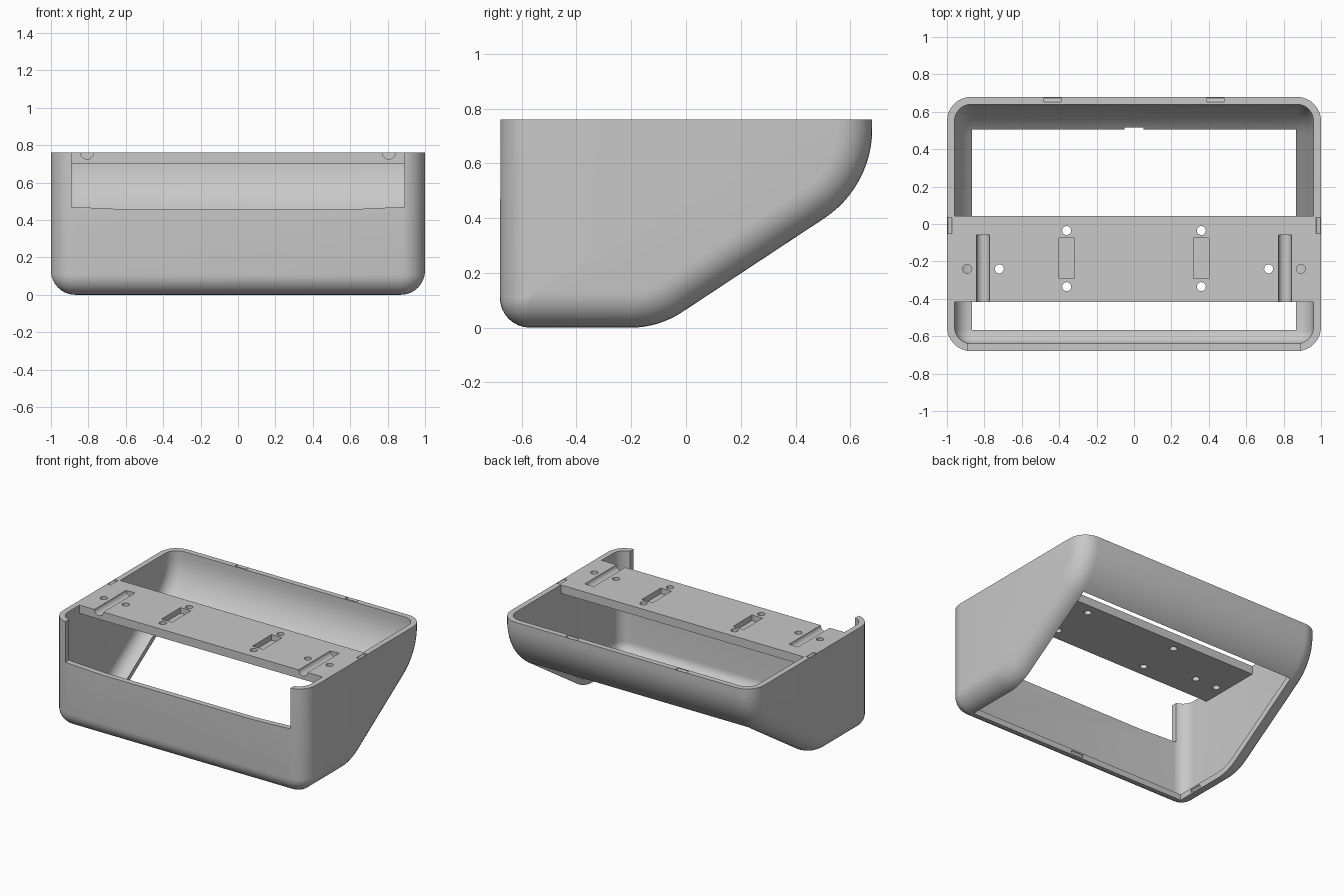
import bpy, bmesh
from math import sin, cos, tan, pi, sqrt, radians
from mathutils import Vector, Matrix

if "Cube" in bpy.data.objects:
    bpy.data.objects.remove(bpy.data.objects["Cube"])

TOP, DEPTH, EDGE, WALL = 0.76, 0.68, 0.13, 0.04
SLOPE, SLOPE_START = 0.66, -0.1

grey = bpy.data.materials.new("light_grey")
grey.use_nodes = True
grey.diffuse_color = (0.58, 0.58, 0.58, 1)
grey.node_tree.nodes["Principled BSDF"].inputs["Base Color"].default_value = grey.diffuse_color


def make_object(name, bm):
    mesh = bpy.data.meshes.new(name)
    bm.to_mesh(mesh)
    bm.free()
    mesh.materials.append(grey)
    obj = bpy.data.objects.new(name, mesh)
    bpy.context.collection.objects.link(obj)
    return obj


def fillet(before, corner, after, radius, steps):
    u, v = (before - corner).normalized(), (after - corner).normalized()
    half = u.angle(v) / 2
    centre = corner + (u + v).normalized() * radius / sin(half)
    a = corner + u * radius / tan(half) - centre
    b = corner + v * radius / tan(half) - centre
    phi = a.angle(b)
    return [centre + (a * sin((1 - k / steps) * phi) + b * sin(k / steps * phi)) / sin(phi)
            for k in range(steps + 1)]


def side_profile(inset):
    """Side outline (y, z) from the front top, under the body, to the back top."""
    s = sqrt(1 + SLOPE ** 2)
    y = DEPTH - inset
    a, b = Vector((-y, TOP)), Vector((-y, inset))
    c = Vector((SLOPE_START + inset * (1 - s) / SLOPE, inset))
    d = Vector((y, SLOPE * (y - SLOPE_START) + inset * s))
    e = Vector((y, TOP))
    return ([a] + fillet(a, b, c, max(0.11 - inset, 0.01), 8)
            + fillet(b, c, d, 0.34 - inset, 8)
            + fillet(c, d, e, 0.39 - inset, 12) + [e])


def add_box(bm, centre, size):
    bmesh.ops.create_cube(bm, size=1, matrix=Matrix.Translation(centre) @ Matrix.Diagonal((*size, 1)))


def add_cylinder(bm, centre, radius, length, axis="Z"):
    turn = {"X": Matrix.Rotation(pi / 2, 4, "Y"), "Y": Matrix.Rotation(pi / 2, 4, "X"),
            "Z": Matrix.Identity(4)}[axis]
    bmesh.ops.create_cone(bm, cap_ends=True, segments=24, radius1=radius, radius2=radius,
                          depth=length, matrix=Matrix.Translation(centre) @ turn)


def apply_modifiers(obj):
    bpy.context.view_layer.update()
    graph = bpy.context.evaluated_depsgraph_get()
    mesh = bpy.data.meshes.new_from_object(obj.evaluated_get(graph))
    obj.modifiers.clear()
    obj.data = mesh


def cut(obj, bm):
    cutter = make_object("cutter", bm)
    cutter.hide_render = True
    mod = obj.modifiers.new("cut", "BOOLEAN")
    mod.operation, mod.solver, mod.object = "DIFFERENCE", "EXACT", cutter
    apply_modifiers(obj)
    bpy.data.objects.remove(cutter)


# Body: rounded skin lofted across x, leaving the top and underside open
STEPS = 8
half = [(1 - EDGE + EDGE * cos(k * pi / 2 / STEPS), EDGE - EDGE * sin(k * pi / 2 / STEPS))
        for k in range(STEPS + 1)]
sections = [(-x, t) for x, t in half] + half[::-1]
bm = bmesh.new()
loops = [[bm.verts.new((x, p.x, p.y)) for p in side_profile(t)] for x, t in sections]
underside = range(9, 20)
for j, (left, right) in enumerate(zip(loops, loops[1:])):
    for i in range(len(left) - 1):
        if not (j == STEPS and i in underside):
            bm.faces.new((left[i], right[i], right[i + 1], left[i + 1]))
bm.faces.new(loops[0])
cap = bm.faces.new(loops[-1])
bmesh.ops.recalc_face_normals(bm, faces=bm.faces)
cap.normal_update()
if cap.normal.x < 0:
    bmesh.ops.reverse_faces(bm, faces=bm.faces)
body = make_object("body_shell", bm)
solid = body.modifiers.new("wall", "SOLIDIFY")
solid.thickness, solid.offset, solid.use_even_offset = WALL, -1, True
apply_modifiers(body)

# Front window, open at the top, with a slightly raised sill at both ends
bm = bmesh.new()
outline = [(-0.89, 0.47), (-0.6, 0.457), (0.6, 0.457), (0.89, 0.47), (0.89, 0.9), (-0.89, 0.9)]
face = bm.faces.new([bm.verts.new((x, -0.8, z)) for x, z in outline])
out = bmesh.ops.extrude_face_region(bm, geom=[face])
bmesh.ops.translate(bm, vec=(0, 0.3, 0),
                    verts=[g for g in out["geom"] if isinstance(g, bmesh.types.BMVert)])
bmesh.ops.recalc_face_normals(bm, faces=bm.faces)
cut(body, bm)

# Clip grooves in the top rim and around the underside opening
bm = bmesh.new()
for side in (-1, 1):
    add_cylinder(bm, (side * 0.435, 0.666, TOP), 0.014, 0.09, "X")
    add_cylinder(bm, (side * 0.985, -0.008, TOP), 0.013, 0.085, "Y")
    add_cylinder(bm, (side * 0.87, -0.42, 0.02), 0.01, 0.09, "Y")
add_cylinder(bm, (0, -0.57, 0.02), 0.01, 0.1, "X")
add_cylinder(bm, (0, 0.515, 0.447), 0.01, 0.1, "X")
cut(body, bm)

# Mounting plate across the top
bm = bmesh.new()
add_box(bm, (0, -0.188, 0.73), (1.924, 0.46, 0.06))
plate = make_object("mounting_plate", bm)

# Plate grooves, pockets and screw holes
bm = bmesh.new()
for side in (-1, 1):
    add_cylinder(bm, (side * 0.807, -0.26, TOP), 0.035, 0.4, "Y")
    add_box(bm, (side * 0.36, -0.183, TOP), (0.084, 0.215, 0.08))
    for x, y in ((0.36, -0.035), (0.36, -0.335), (0.72, -0.24), (0.892, -0.24)):
        add_cylinder(bm, (side * x, y, 0.73), 0.024, 0.2)
cut(plate, bm)

# Smooth shading with crisp edges
for obj in (body, plate):
    bpy.ops.object.select_all(action="DESELECT")
    obj.select_set(True)
    bpy.context.view_layer.objects.active = obj
    bpy.ops.object.shade_smooth_by_angle(angle=radians(30))
